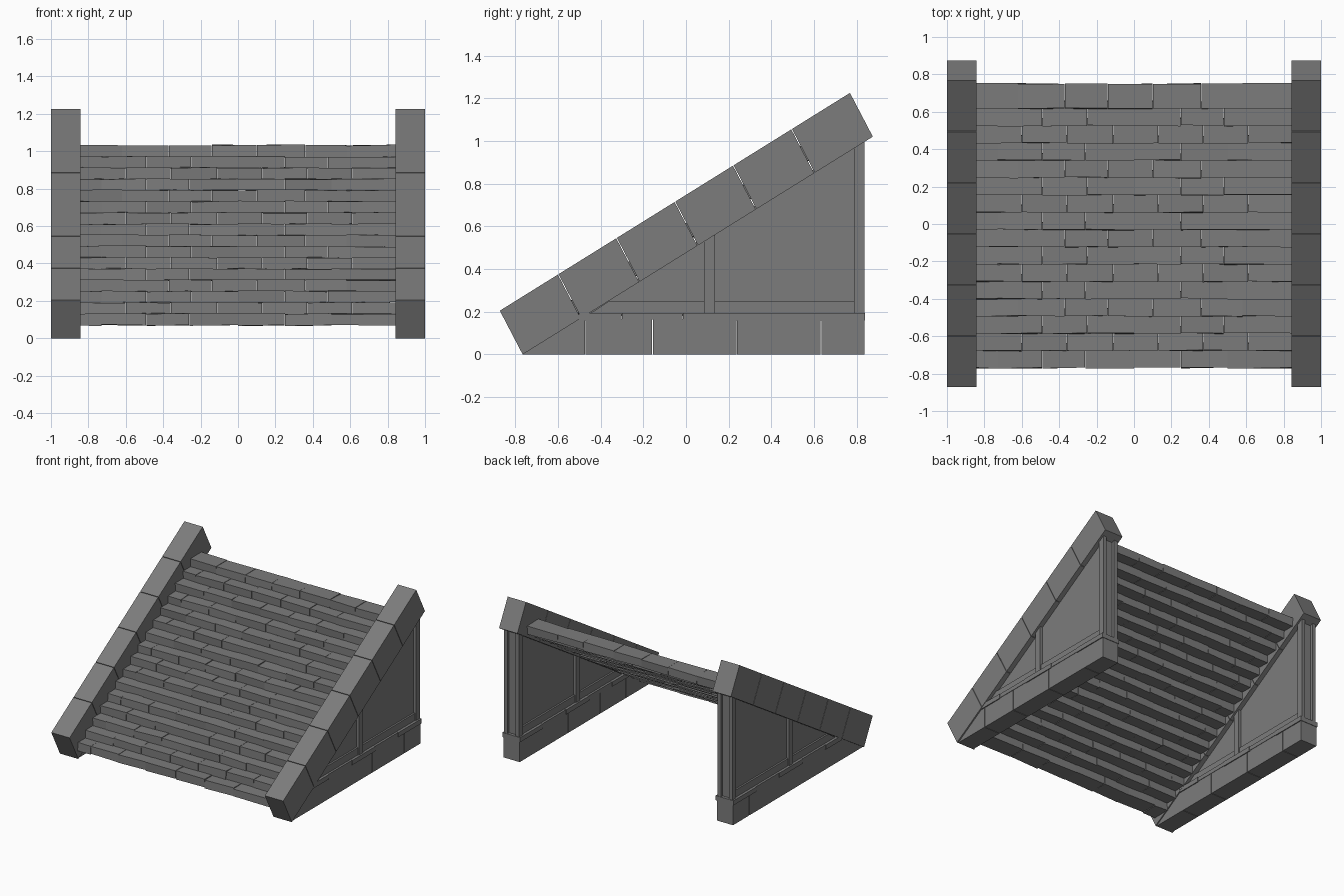
import bpy, bmesh, random
from mathutils import Vector

random.seed(4)
if "Cube" in bpy.data.objects:
    bpy.data.objects.remove(bpy.data.objects["Cube"])

stone = bpy.data.materials.new("grey_stone")
stone.use_nodes = True
GREY = (0.2, 0.2, 0.2, 1)
stone.diffuse_color = GREY
stone.node_tree.nodes["Principled BSDF"].inputs["Base Color"].default_value = GREY

SLOPE = 1.02 / 1.64
TOE = -0.765          # where the underside of the rail meets the ground
BACK = 0.835          # rear face of the side walls
MID = 0.92            # centre line of each side wall


def under(y, lift=0.0):
    """Height of the rail's underside at depth y."""
    return (y - TOE) * SLOPE + lift


def prism(bm, profile, x0, x1, jitter=0.0):
    """Extrude a (y, z) profile across x, optionally roughening its corners."""
    face = bm.faces.new([bm.verts.new((x0, y, z)) for y, z in profile])
    out = bmesh.ops.extrude_face_region(bm, geom=[face])
    far = [v for v in out["geom"] if isinstance(v, bmesh.types.BMVert)]
    bmesh.ops.translate(bm, verts=far, vec=(x1 - x0, 0, 0))
    for v in list(face.verts) + far:
        v.co += Vector((0, random.uniform(-jitter, jitter), random.uniform(-jitter, jitter)))


def box(bm, x0, x1, y0, y1, z0, z1, jitter=0.0):
    prism(bm, [(y0, z0), (y1, z0), (y1, z1), (y0, z1)], x0, x1, jitter)


def finish(bm, name, mirror=True):
    bmesh.ops.recalc_face_normals(bm, faces=bm.faces)
    mesh = bpy.data.meshes.new(name)
    bm.to_mesh(mesh)
    bm.free()
    mesh.materials.append(stone)
    obj = bpy.data.objects.new(name, mesh)
    bpy.context.collection.objects.link(obj)
    if mirror:
        obj.modifiers.new("other_side", "MIRROR").use_axis = (True, False, False)
    return obj


# Sloping rails, six blocks each
bm = bmesh.new()
start, run, up = Vector((TOE, 0)), Vector((1.64, 1.02)), Vector((-0.107, 0.205))
for i in range(6):
    a = start + run * (i / 6 + (0.001 if i else 0))
    b = start + run * ((i + 1) / 6 - (0.001 if i < 5 else 0))
    prism(bm, [a, b, b + up, a + up], 0.842, 1.0)
finish(bm, "sloping_rails")

# Steps: overlapping rows of blocks, joints repeating every four rows
JOINTS = [
    [-0.73, -0.49, -0.26, 0.0, 0.25, 0.5],
    [-0.6, -0.36, -0.11, 0.13, 0.37, 0.61],
    [-0.73, -0.49, -0.25, 0.0, 0.25, 0.48],
    [-0.62, -0.37, -0.14, 0.1, 0.36, 0.58],
]
bm = bmesh.new()
for row in range(16):
    y, z = -0.77 + 0.0925 * row, 0.07 + 0.06 * row
    ends = [-0.846] + JOINTS[row % 4] + [0.846]
    for x0, x1 in zip(ends, ends[1:]):
        box(bm, x0 + 0.001, x1 - 0.001, y, y + 0.133, z, z + 0.062, 0.004)
finish(bm, "steps", mirror=False)

# Plinth blocks under each side wall
bm = bmesh.new()
cuts = [TOE, -0.47, -0.155, 0.24, 0.635, BACK]
for i, (y0, y1) in enumerate(zip(cuts, cuts[1:])):
    y1 -= 0.004 if y1 < BACK else 0
    if i == 0:
        prism(bm, [(y0, 0), (y1, 0), (y1, 0.165), (y0 + 0.26, 0.165)], MID - 0.07, MID + 0.07)
    else:
        box(bm, MID - 0.07, MID + 0.07, y0, y1, 0, 0.165)
finish(bm, "plinth_blocks")

# Thin capping course, alternating deep and shallow slabs
bm = bmesh.new()
cuts = [-0.5, -0.3, -0.015, 0.27, 0.555, BACK + 0.005]
for i, (y0, y1) in enumerate(zip(cuts, cuts[1:])):
    half = 0.077 if i % 2 == 0 else 0.073
    box(bm, MID - half, MID + half, y0, y1 - 0.001, 0.158 if i % 2 == 0 else 0.163, 0.194)
finish(bm, "capping_slabs")

# Triangular wall panels, tucked slightly into the rails
bm = bmesh.new()
rear = BACK - 0.02
prism(bm, [(-0.47, 0.18), (rear, 0.18), (rear, under(rear, 0.02)), (-0.47, under(-0.47, 0.02))],
      MID - 0.042, MID + 0.042)
finish(bm, "wall_panels")

# Frame on both faces of each panel: sill, middle post and rear post
bm = bmesh.new()
for side in (-1, 1):
    inner, outer = MID + side * 0.034, MID + side * 0.064
    x0, x1 = min(inner, outer), max(inner, outer)
    prism(bm, [(-0.46, 0.185), (BACK - 0.01, 0.185), (BACK - 0.01, 0.25), (-0.36, 0.25)],
          x0 + (0.008 if side < 0 else 0), x1 - (0.008 if side > 0 else 0))
    for y0, y1 in ((0.085, 0.135), (0.787, BACK)):
        prism(bm, [(y0, 0.19), (y1, 0.19), (y1, under(y1, 0.02)), (y0, under(y0, 0.02))], x0, x1)
finish(bm, "wall_frames")
